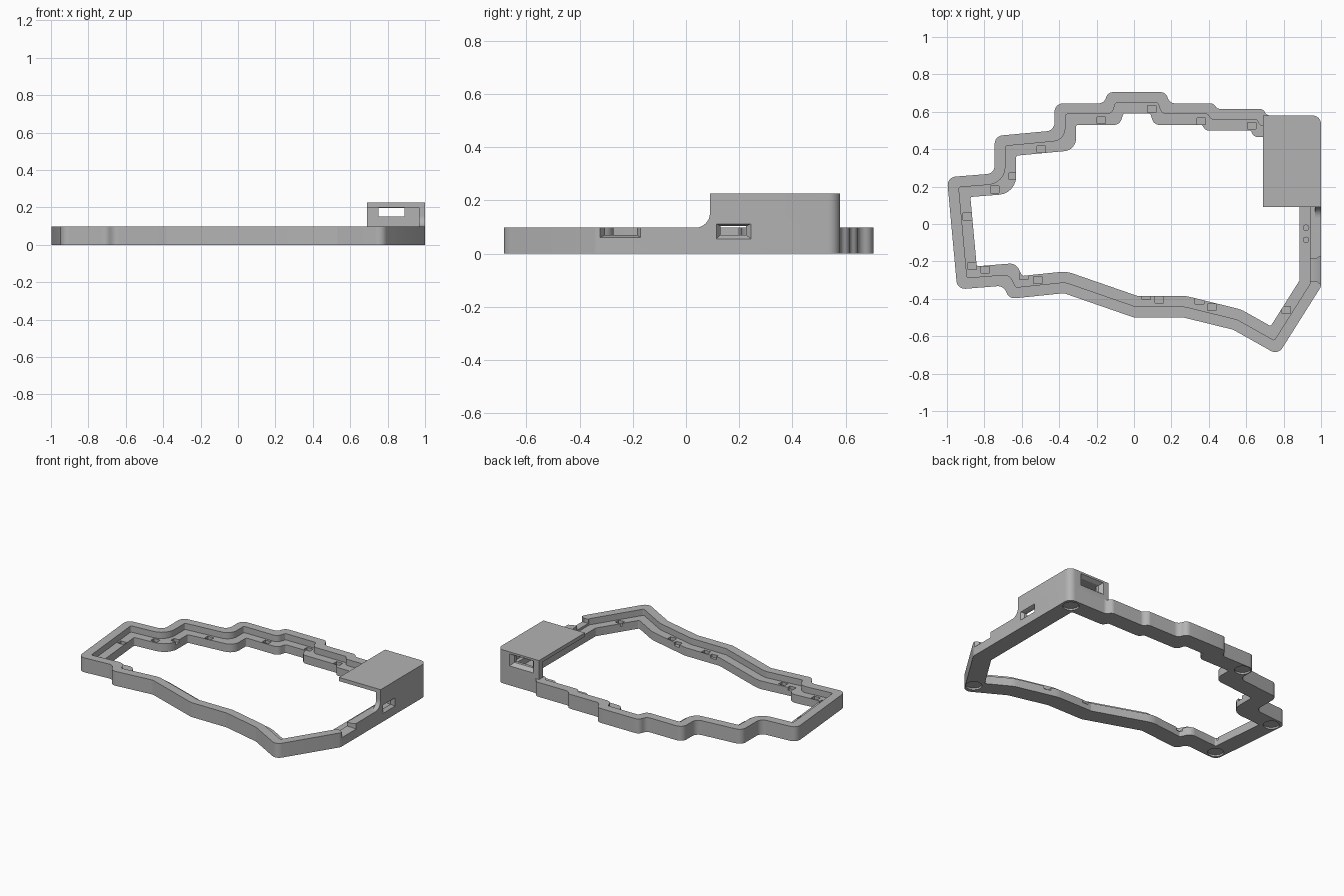
import bpy
import bmesh
import math
from mathutils import Vector

cube = bpy.data.objects.get("Cube")
if cube:
    bpy.data.objects.remove(cube, do_unlink=True)

grey = bpy.data.materials.new("matte grey plastic")
grey.use_nodes = True
colour = (0.45, 0.45, 0.45, 1)
grey.diffuse_color = colour
grey.node_tree.nodes["Principled BSDF"].inputs["Base Color"].default_value = colour

RIM, LEDGE, ROOF = 0.097, 0.055, 0.225


def add_loft(bm, loops):
    """Closed solid through equally long loops of 3D points."""
    rings = [[bm.verts.new(p) for p in loop] for loop in loops]
    n = len(rings[0])
    faces = [bm.faces.new(rings[0][::-1]), bm.faces.new(rings[-1])]
    for low, high in zip(rings, rings[1:]):
        for i in range(n):
            j = (i + 1) % n
            faces.append(bm.faces.new((low[i], low[j], high[j], high[i])))
    bmesh.ops.recalc_face_normals(bm, faces=faces)


def make(name, solids):
    bm = bmesh.new()
    for loops in solids:
        add_loft(bm, loops)
    mesh = bpy.data.meshes.new(name)
    bm.to_mesh(mesh)
    bm.free()
    mesh.materials.append(grey)
    obj = bpy.data.objects.new(name, mesh)
    bpy.context.collection.objects.link(obj)
    return obj


def prism(pts, z0, z1):
    return [[(p[0], p[1], z) for p in pts] for z in (z0, z1)]


def rect(x0, x1, y0, y1):
    return [(x0, y0), (x1, y0), (x1, y1), (x0, y1)]


def disc(x, y, r, n=24):
    return [(x + r * math.cos(math.tau * i / n), y + r * math.sin(math.tau * i / n))
            for i in range(n)]


def cut(target, solids):
    """Subtract solids from the target and discard the cutter."""
    cutter = make("cutter", solids)
    cutter.hide_render = True
    mod = target.modifiers.new("cut", 'BOOLEAN')
    mod.operation, mod.solver, mod.object = 'DIFFERENCE', 'EXACT', cutter
    bpy.context.view_layer.objects.active = target
    bpy.ops.object.modifier_apply(modifier=mod.name)
    bpy.data.objects.remove(cutter, do_unlink=True)


def contour(pts, inset, radius=0.045, steps=6):
    """Inset a clockwise outline and round its corners concentrically."""
    pts = [Vector(p) for p in pts]
    n = len(pts)
    moved, reflex = [], []
    for i, p in enumerate(pts):
        a = (p - pts[i - 1]).normalized()
        b = (pts[(i + 1) % n] - p).normalized()
        na, nb = Vector((a.y, -a.x)), Vector((b.y, -b.x))
        moved.append(p + (na + nb) * inset / (1 + na.dot(nb)))
        reflex.append(a.cross(b) > 0)
    out = []
    for i, p in enumerate(moved):
        back, ahead = moved[i - 1] - p, moved[(i + 1) % n] - p
        r = radius + inset if reflex[i] else max(radius - inset, 0.01)
        half = back.angle(ahead) / 2
        trim = min(r / math.tan(half), 0.45 * back.length, 0.45 * ahead.length)
        r = trim * math.tan(half)
        start, end = p + back.normalized() * trim, p + ahead.normalized() * trim
        centre = p + (back.normalized() + ahead.normalized()).normalized() * r / math.sin(half)
        u, v = start - centre, end - centre
        sweep = u.angle(v)
        for k in range(steps + 1):
            t = k / steps
            out.append(centre + (u * math.sin((1 - t) * sweep) + v * math.sin(t * sweep))
                       / math.sin(sweep))
    return out


# Stepped outline of the case, clockwise from the back left corner
OUTLINE = [(-1, .25), (-.745, .27), (-.745, .47), (-.425, .5), (-.425, .645),
           (-.16, .645), (-.14, .705), (.17, .705), (.19, .645), (.425, .645),
           (.445, .615), (.69, .615), (.71, .58), (1, .58), (1, -.335),
           (.77, -.7), (.53, -.565), (.265, -.5), (0, -.5), (-.375, -.37),
           (-.665, -.4), (-.7, -.33), (-.945, -.35)]

# Frame: tall outer rim with a lower inner ledge
frame = make("case_frame", [prism(contour(OUTLINE, 0), 0, RIM)])
cut(frame, [prism(contour(OUTLINE, 0.058), LEDGE, 0.2)])
cut(frame, [prism(contour(OUTLINE, 0.115), -0.1, 0.2)])

# Small pockets along the ledge
POCKETS = [(-.175, .555), (.095, .615), (.36, .55), (.63, .525), (-.495, .4),
           (-.645, .255), (-.745, .185), (-.89, .04), (-.865, -.225), (-.795, -.245),
           (-.59, -.28), (-.515, -.3), (.065, -.385), (.135, -.405), (.35, -.41),
           (.415, -.445), (.815, -.46)]
cut(frame, [prism(rect(x - .023, x + .023, y - .018, y + .018), 0.035, LEDGE + 0.005)
            for x, y in POCKETS])

# Round recesses for the feet
FEET = [(.935, .515), (.765, -.61), (-.89, -.285), (-.935, .19), (-.37, .59)]
cut(frame, [prism(disc(x, y, 0.05), -0.05, 0.012) for x, y in FEET])

# Open-sided cover: roof, back wall and right-hand wall
corner = [(1 - .045 + .045 * math.cos(a), .58 - .045 + .045 * math.sin(a))
          for a in (math.pi / 2 * i / 6 for i in range(7))]
cover = make("corner_cover", [prism([(.69, .09), (1, .09)] + corner + [(.69, .58)], RIM, ROOF)])
cut(cover, [prism(rect(0.6, 0.967, 0, 0.535), 0.05, 0.2)])


def x_ring(x, y0, y1, z0, z1):
    return [(x, y, z) for y, z in rect(y0, y1, z0, z1)]


def y_ring(y, x0, x1, z0, z1):
    return [(x, y, z) for x, z in rect(x0, x1, z0, z1)]


# Funnel-shaped port openings in the side and back
side_port = [x_ring(0.86, .13, .225, .07, .103), x_ring(.98, .13, .225, .07, .103),
             x_ring(1.0005, .115, .245, .055, .112)]
cut(frame, [side_port])
cut(cover, [side_port])
cut(cover, [[y_ring(0.5, .75, .89, .15, .197), y_ring(.555, .75, .89, .15, .197),
             y_ring(.5805, .73, .91, .13, .212)]])

# Open-topped slot in the side rim
cut(frame, [[x_ring(0.9, -.305, -.185, .07, .2), x_ring(.975, -.305, -.185, .07, .2),
             x_ring(1.01, -.33, -.165, .055, .2)]])

# Concave fillet leading from the rim up to the cover
arc = [(.035 + .055 * math.sin(a), RIM + .055 - .055 * math.cos(a))
       for a in (math.pi / 2 * i / 8 for i in range(9))]
profile = arc + [(.09, RIM)]
fillet = make("cover_fillet", [[[(x, y, z) for y, z in profile] for x in (.967, 1)]])

# Two short pegs on the side ledge
pegs = make("ledge_pegs", [prism(disc(.92, y, .017), .05, .066) for y in (-.02, -.085)])

for obj in (frame, cover, fillet, pegs):
    bpy.ops.object.select_all(action='DESELECT')
    obj.select_set(True)
    bpy.context.view_layer.objects.active = obj
    bpy.ops.object.shade_smooth_by_angle(angle=math.radians(30))
